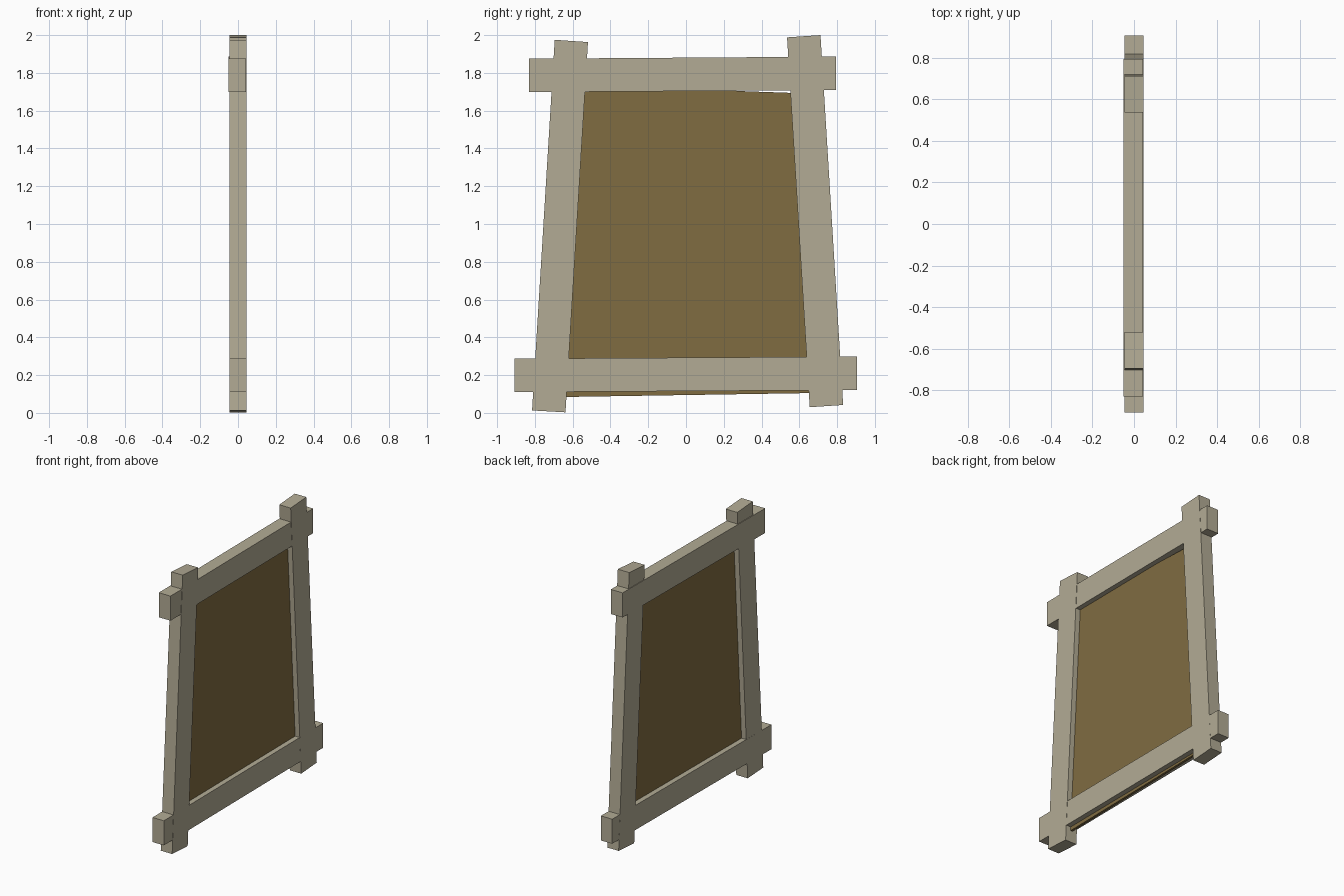
import bpy, bmesh

if "Cube" in bpy.data.objects:
    bpy.data.objects.remove(bpy.data.objects["Cube"])


def material(name, rgb):
    m = bpy.data.materials.new(name)
    m.diffuse_color = (*rgb, 1)
    m.use_nodes = True
    m.node_tree.nodes["Principled BSDF"].inputs["Base Color"].default_value = m.diffuse_color
    return m


def slab(name, outline, x0, x1, mat):
    """Extrude a four-sided (y, z) outline from x0 to x1."""
    bm = bmesh.new()
    face = bm.faces.new([bm.verts.new((x0, y, z)) for y, z in outline])
    ext = bmesh.ops.extrude_face_region(bm, geom=[face])
    for v in ext["geom"]:
        if isinstance(v, bmesh.types.BMVert):
            v.co.x = x1
    bmesh.ops.recalc_face_normals(bm, faces=bm.faces[:])
    mesh = bpy.data.meshes.new(name)
    bm.to_mesh(mesh)
    bm.free()
    mesh.materials.append(mat)
    obj = bpy.data.objects.new(name, mesh)
    bpy.context.collection.objects.link(obj)
    return obj


wood = material("pale_wood", (0.45, 0.41, 0.30))
board = material("brown_board", (0.216, 0.15, 0.053))

# Leaning side posts
slab("left_post", [(-0.815, 0.013), (-0.638, 0.003), (-0.519, 1.963), (-0.695, 1.975)], -0.045, 0.046, wood)
slab("right_post", [(0.655, 0.03), (0.832, 0.042), (0.712, 2.0), (0.535, 1.988)], -0.046, 0.045, wood)

# Crossing rails, overhanging the posts
slab("top_rail", [(-0.83, 1.698), (0.793, 1.709), (0.793, 1.886), (-0.83, 1.875)], -0.05, 0.0435, wood)
slab("bottom_rail", [(-0.907, 0.11), (0.905, 0.121), (0.905, 0.298), (-0.907, 0.287)], -0.0455, 0.0445, wood)

# Thin inner board, slightly skewed so it shows a gap above and a lip below
slab("inner_board", [(-0.72, 0.083), (0.73, 0.106), (0.62, 1.692), (-0.61, 1.735)], -0.008, 0.008, board)
